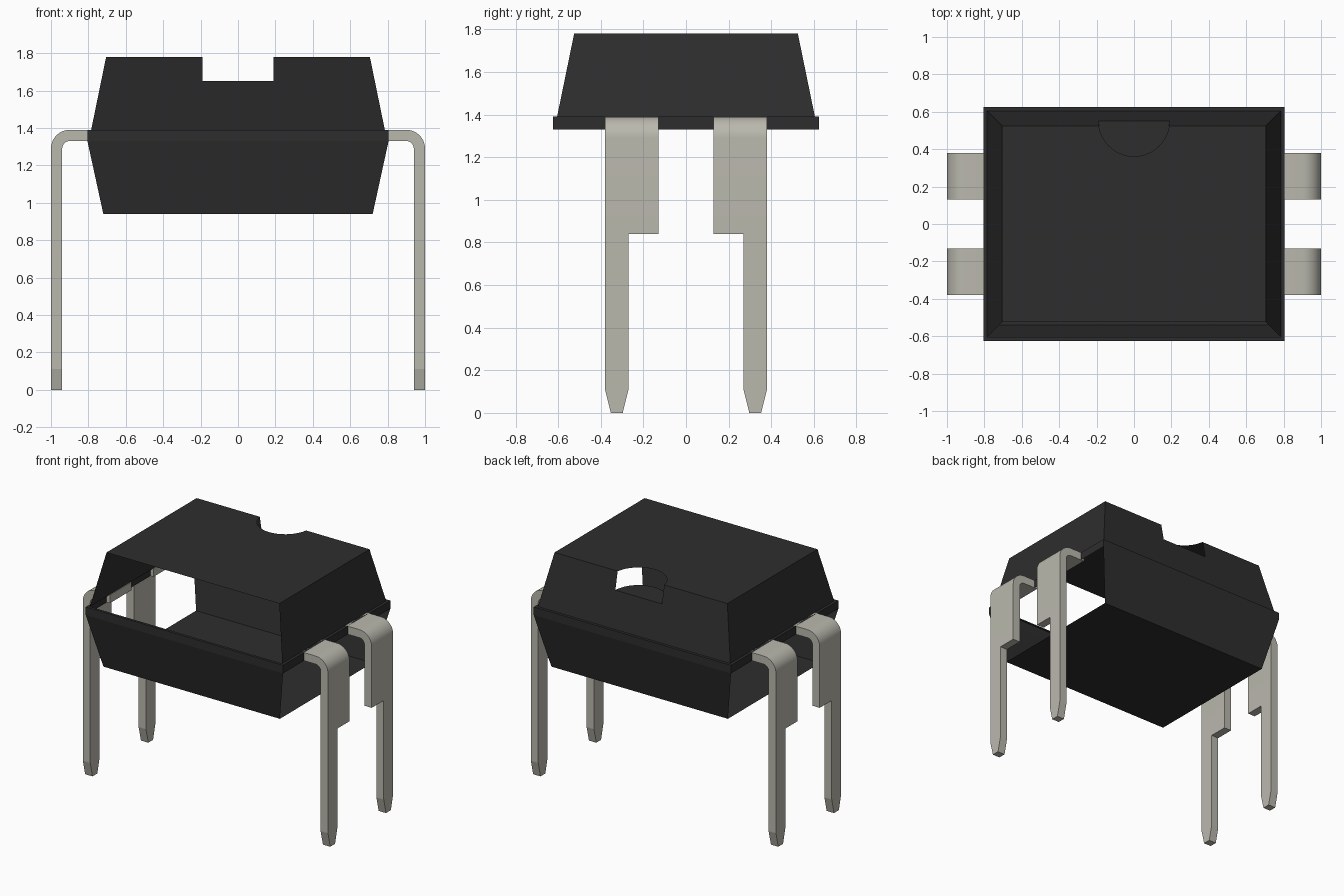
import bpy, bmesh, math
from mathutils import Vector

cube = bpy.data.objects.get("Cube")
if cube:
    bpy.data.objects.remove(cube, do_unlink=True)


def material(name, rgb, rough):
    m = bpy.data.materials.new(name)
    m.use_nodes = True
    m.diffuse_color = (*rgb, 1)
    bsdf = m.node_tree.nodes["Principled BSDF"]
    bsdf.inputs["Base Color"].default_value = (*rgb, 1)
    bsdf.inputs["Roughness"].default_value = rough
    return m


BLACK = material("black plastic", (0.027, 0.027, 0.027), 0.6)
TIN = material("tinned metal", (0.49, 0.48, 0.42), 0.5)
CENTRE = Vector((0, 0, 1.3))


def add_object(name, faces, mat, outward=True):
    """Make an object from polygons, welded, with normals pointing outward."""
    bm = bmesh.new()
    for pts in faces:
        bm.faces.new([bm.verts.new(p) for p in pts])
    bmesh.ops.remove_doubles(bm, verts=bm.verts, dist=1e-5)
    bm.normal_update()
    if outward:
        for f in bm.faces:
            if f.normal.dot(f.calc_center_median() - CENTRE) < 0:
                f.normal_flip()
    mesh = bpy.data.meshes.new(name)
    bm.to_mesh(mesh)
    bm.free()
    mesh.materials.append(mat)
    obj = bpy.data.objects.new(name, mesh)
    bpy.context.collection.objects.link(obj)
    return obj


def ring(hx, hy, z):
    """Rectangle corners: front left, front right, back right, back left."""
    return [(-hx, -hy, z), (hx, -hy, z), (hx, hy, z), (-hx, hy, z)]


def wall(a, b, side):
    """Side 0 is front, 1 is +x, 2 is back, 3 is -x."""
    j = (side + 1) % 4
    return [a[side], a[j], b[j], b[side]]


# Levels of the moulded body
bottom = ring(0.72, 0.54, 0.94)
band_low = ring(0.805, 0.625, 1.33)
band_high = ring(0.805, 0.625, 1.39)
cover_low = ring(0.785, 0.605, 1.39)
cover_high = ring(0.705, 0.525, 1.78)

# Lower tub: floor with front and back walls, open at both ends
add_object("lower_tub", [bottom, wall(bottom, band_low, 0), wall(bottom, band_low, 2)], BLACK)

# Parting band with its upper ledge
add_object("parting_band",
           [wall(band_low, band_high, s) for s in range(4)]
           + [wall(band_high, cover_low, s) for s in range(4)], BLACK)

# Upper cover, open at the front, with a half-round notch at the back
R, NOTCH_Z = 0.19, 1.65
notch_y = 0.525 + 0.08 * (1.78 - NOTCH_Z) / 0.39
arc = [(R * math.cos(math.pi * i / 20), notch_y - R * math.sin(math.pi * i / 20))
       for i in range(21)]
rim = [(R, 0.525, 1.78)] + [(x, y, 1.78) for x, y in arc[1:-1] if y < 0.525] + [(-R, 0.525, 1.78)]
top = cover_high[:3] + rim + cover_high[3:]
back = [cover_low[3], cover_low[2], cover_high[2], (R, 0.525, 1.78), (R, notch_y, NOTCH_Z),
        (-R, notch_y, NOTCH_Z), (-R, 0.525, 1.78), cover_high[3]]
add_object("upper_cover", [top, back, wall(cover_low, cover_high, 1),
                           wall(cover_low, cover_high, 3)], BLACK)
add_object("notch_floor", [[(x, y, NOTCH_Z) for x, y in arc]], BLACK)

# Pins: a bent, stepped and pointed strip, mirrored to four and thickened
path = [(0.78, 1.39)]
path += [(0.90 + 0.1 * math.sin(math.radians(9 * i)), 1.29 + 0.1 * math.cos(math.radians(9 * i)))
         for i in range(11)]
path += [(1.0, 0.84), (1.0, 0.11), (1.0, 0.0)]
strips = []
for (x0, z0), (x1, z1) in zip(path, path[1:]):
    for j in range(2):
        if j == 0 and z0 < 0.85:
            continue                      # only the narrow leg goes on below the shoulder
        ya, yb = ((0.13, 0.27), (0.27, 0.38))[j]
        yc, yd = (0.297, 0.353) if z1 == 0 else (ya, yb)
        strips.append([(x0, ya, z0), (x1, yc, z1), (x1, yd, z1), (x0, yb, z0)])
pins = add_object("pins", strips, TIN, outward=False)
mirror = pins.modifiers.new("four_pins", "MIRROR")
mirror.use_axis = (True, True, False)
mirror.use_mirror_merge = False
solid = pins.modifiers.new("thickness", "SOLIDIFY")
solid.thickness = 0.06
solid.offset = -1
solid.use_even_offset = True

# Smooth the bends only
bpy.ops.object.select_all(action="DESELECT")
pins.select_set(True)
bpy.context.view_layer.objects.active = pins
for mod in ("four_pins", "thickness"):
    bpy.ops.object.modifier_apply(modifier=mod)
bpy.ops.object.shade_smooth_by_angle(angle=math.radians(11.5))
